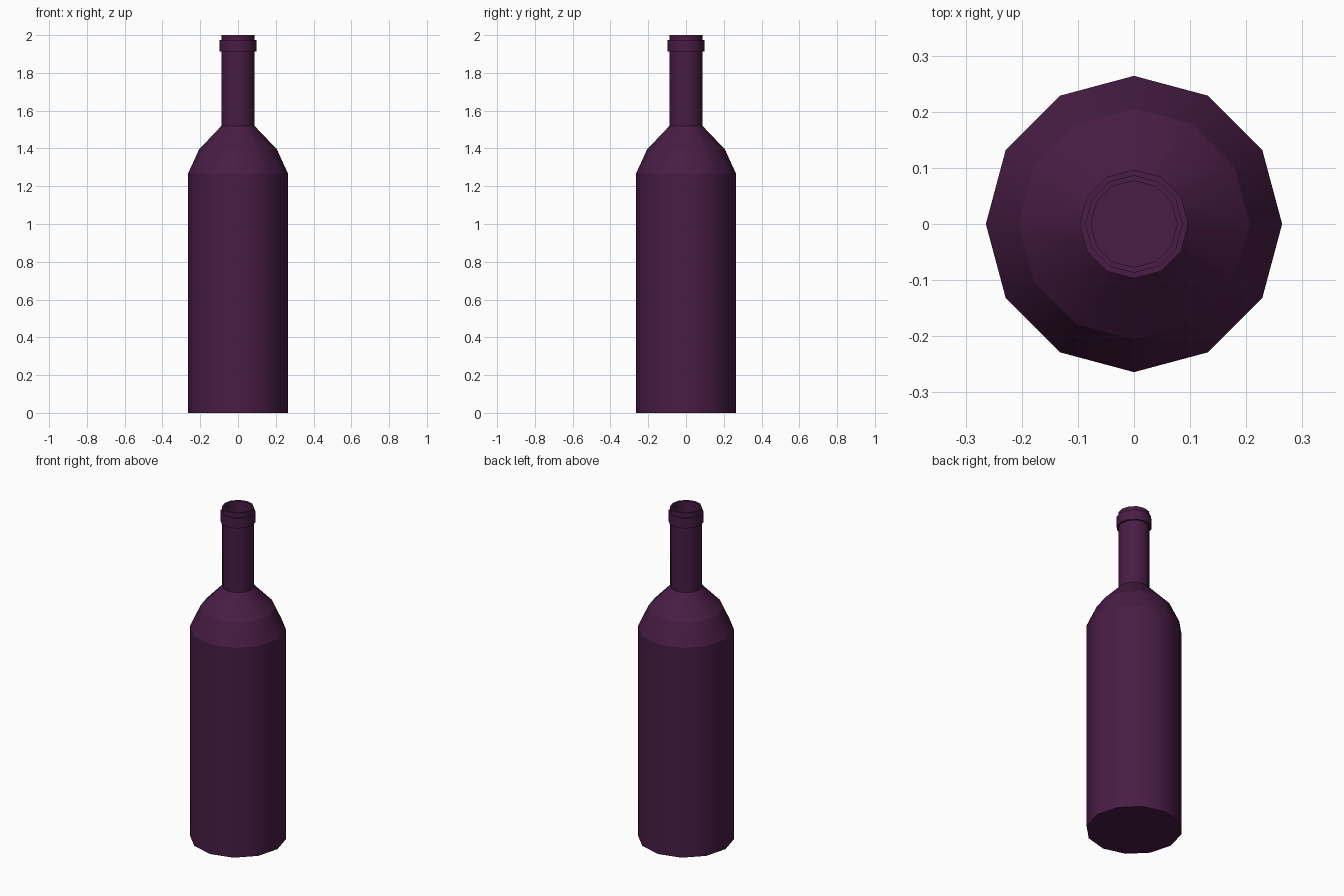
import bpy, bmesh, math

if "Cube" in bpy.data.objects:
    bpy.data.objects.remove(bpy.data.objects["Cube"])

SIDES = 12

glass = bpy.data.materials.new("dark_plum_glass")
glass.diffuse_color = (0.065, 0.012, 0.058, 1)
glass.use_nodes = True
glass.node_tree.nodes["Principled BSDF"].inputs["Base Color"].default_value = glass.diffuse_color


def lathe(name, profile, closed=False):
    """Revolve (radius, z) points; sides shade smooth, profile rings stay crisp."""
    bm = bmesh.new()
    rings = []
    for r, z in profile:
        rings.append([bm.verts.new((r * math.cos(2 * math.pi * i / SIDES),
                                    r * math.sin(2 * math.pi * i / SIDES), z))
                      for i in range(SIDES)])
    pairs = list(zip(rings, rings[1:]))
    if closed:
        pairs.append((rings[-1], rings[0]))
    for a, b in pairs:
        for i in range(SIDES):
            j = (i + 1) % SIDES
            bm.faces.new((a[i], a[j], b[j], b[i]))
    if not closed:
        bm.faces.new(rings[0][::-1])
        bm.faces.new(rings[-1])
    bmesh.ops.recalc_face_normals(bm, faces=bm.faces)
    for f in bm.faces:
        f.smooth = True
    for e in bm.edges:
        e.smooth = abs(e.verts[0].co.z - e.verts[1].co.z) > 1e-4
    mesh = bpy.data.meshes.new(name)
    bm.to_mesh(mesh)
    bm.free()
    mesh.materials.append(glass)
    obj = bpy.data.objects.new(name, mesh)
    bpy.context.collection.objects.link(obj)
    return obj


# Hollow bottle: outer wall up to the lip, then inner wall down to the floor
lathe("bottle", [
    (0.264, 0), (0.264, 1.268), (0.206, 1.395), (0.087, 1.52), (0.087, 2.0),
    (0.077, 2.0), (0.077, 1.515), (0.197, 1.388), (0.254, 1.263), (0.254, 0.01)])

# Raised collar under the lip
lathe("collar", [(0.08, 1.912), (0.097, 1.912), (0.097, 1.973), (0.08, 1.973)],
      closed=True)
